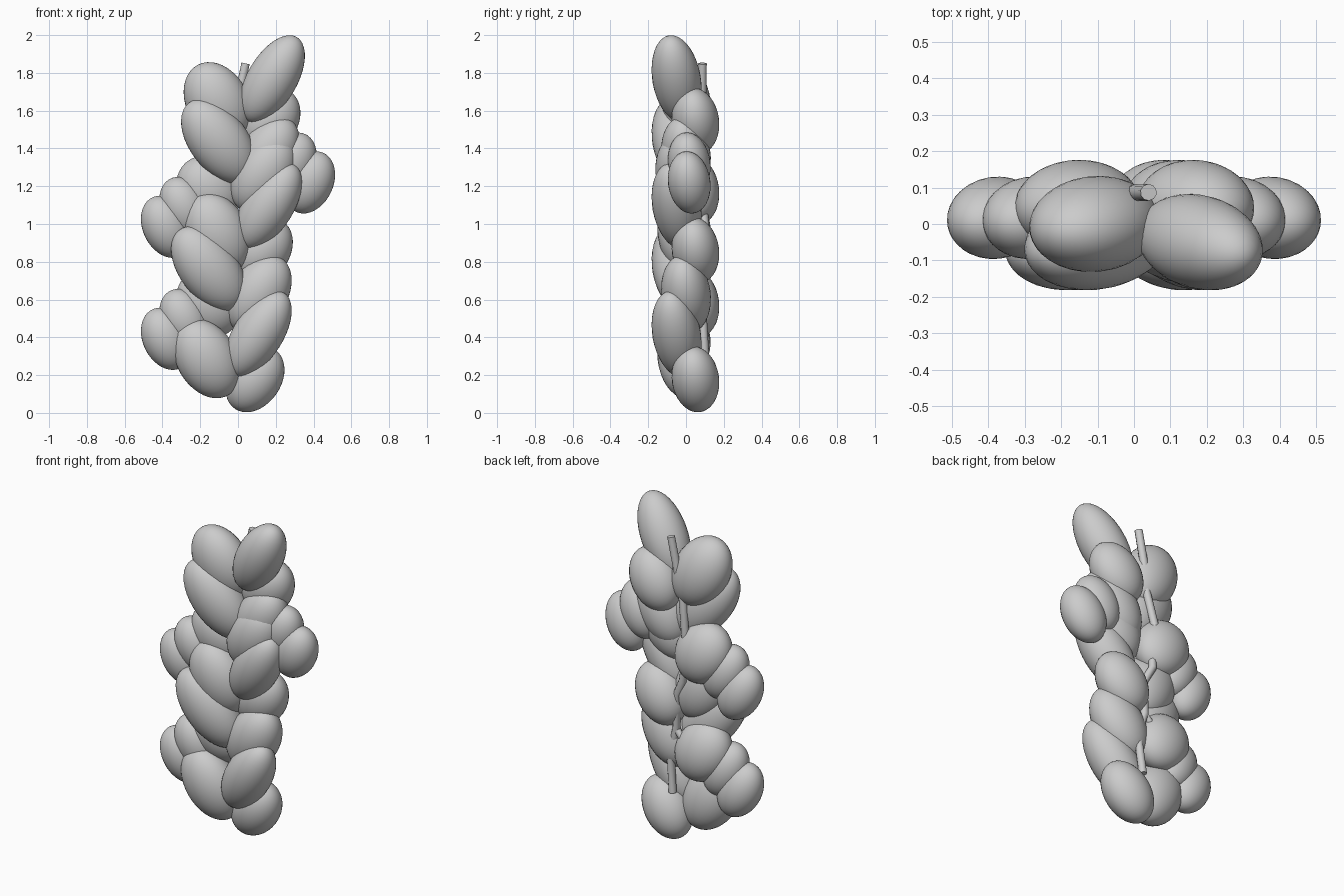
import bpy
from math import radians
from mathutils import Matrix, Vector

if "Cube" in bpy.data.objects:
    bpy.data.objects.remove(bpy.data.objects["Cube"])


def petal(name, loc, size, lean, pitch=8):
    """Smooth ellipsoid; lean tips its top to +x, pitch tips its top to the front."""
    bpy.ops.mesh.primitive_uv_sphere_add(segments=32, ring_count=20, radius=1)
    ob = bpy.context.object
    ob.name = name
    rot = Matrix.Rotation(radians(pitch), 4, 'X') @ Matrix.Rotation(radians(lean), 4, 'Y')
    ob.data.transform(Matrix.Translation(Vector(loc)) @ rot @ Matrix.Diagonal((*size, 1)))
    bpy.ops.object.shade_smooth()
    return ob


# long front petals, alternating right and left (left ones are broader)
for i, (x, z, lean, w) in enumerate([(0.181, 1.767, 30, 0.132), (-0.102, 1.438, -37, 0.155),
                                     (0.162, 1.095, 32, 0.132), (-0.155, 0.763, -37, 0.155),
                                     (0.107, 0.417, 32, 0.132)]):
    petal(f"front_petal_{i}", (x, -0.05, z), (w, 0.128, 0.26), lean, 10)

# middle layer petals
for i, (x, y, z, lean, w) in enumerate([(-0.108, 0.0, 1.645, -28, 0.165), (0.155, 0.0, 1.365, 32, 0.145),
                                        (0.135, -0.03, 1.265, 32, 0.15), (-0.11, -0.02, 0.95, -26, 0.165),
                                        (0.11, 0.0, 0.63, 32, 0.15), (-0.165, -0.02, 0.287, -30, 0.16)]):
    petal(f"middle_petal_{i}", (x, y, z), (w, 0.13, 0.225), lean)

# short round petals at the back
for i, (x, z, lean, w) in enumerate([(0.17, 1.545, 34, 0.145), (-0.155, 1.18, -34, 0.165),
                                     (0.13, 0.86, 34, 0.145), (-0.155, 0.582, -34, 0.165),
                                     (0.09, 0.178, 34, 0.138)]):
    petal(f"back_petal_{i}", (x, 0.05, z), (w, 0.125, 0.19), lean)

# side buds: an inner and an outer one in each cluster
for name, side, z in [("right", 1, 1.22), ("upper_left", -1, 0.985), ("lower_left", -1, 0.392)]:
    petal(f"{name}_outer_bud", (0.38 * side, 0.017, z), (0.124, 0.112, 0.173), 25 * side)
    petal(f"{name}_inner_bud", (0.283 * side, 0.017, z + 0.1), (0.124, 0.112, 0.173), 25 * side)


def stem(name, pts, radius):
    """Round tube through a few points."""
    cu = bpy.data.curves.new(name, 'CURVE')
    cu.dimensions = '3D'
    cu.bevel_depth = radius
    cu.bevel_resolution = 3
    cu.use_fill_caps = True
    sp = cu.splines.new('POLY')
    sp.points.add(len(pts) - 1)
    for p, co in zip(sp.points, pts):
        p.co = (*co, 1)
    bpy.context.collection.objects.link(bpy.data.objects.new(name, cu))


# winding stem behind the petals, with one small branch
stem("stem", [(0.04, 0.087, 1.85), (0.0, 0.085, 1.66), (-0.03, 0.075, 1.48), (-0.065, 0.1, 1.28),
              (-0.06, 0.085, 1.15), (-0.05, 0.1, 1.0), (0.0, 0.085, 0.9), (0.0, 0.09, 0.69),
              (0.045, 0.085, 0.55), (0.02, 0.1, 0.3)], 0.023)
stem("branch", [(0.0, 0.09, 0.69), (-0.08, 0.1, 0.6)], 0.02)
